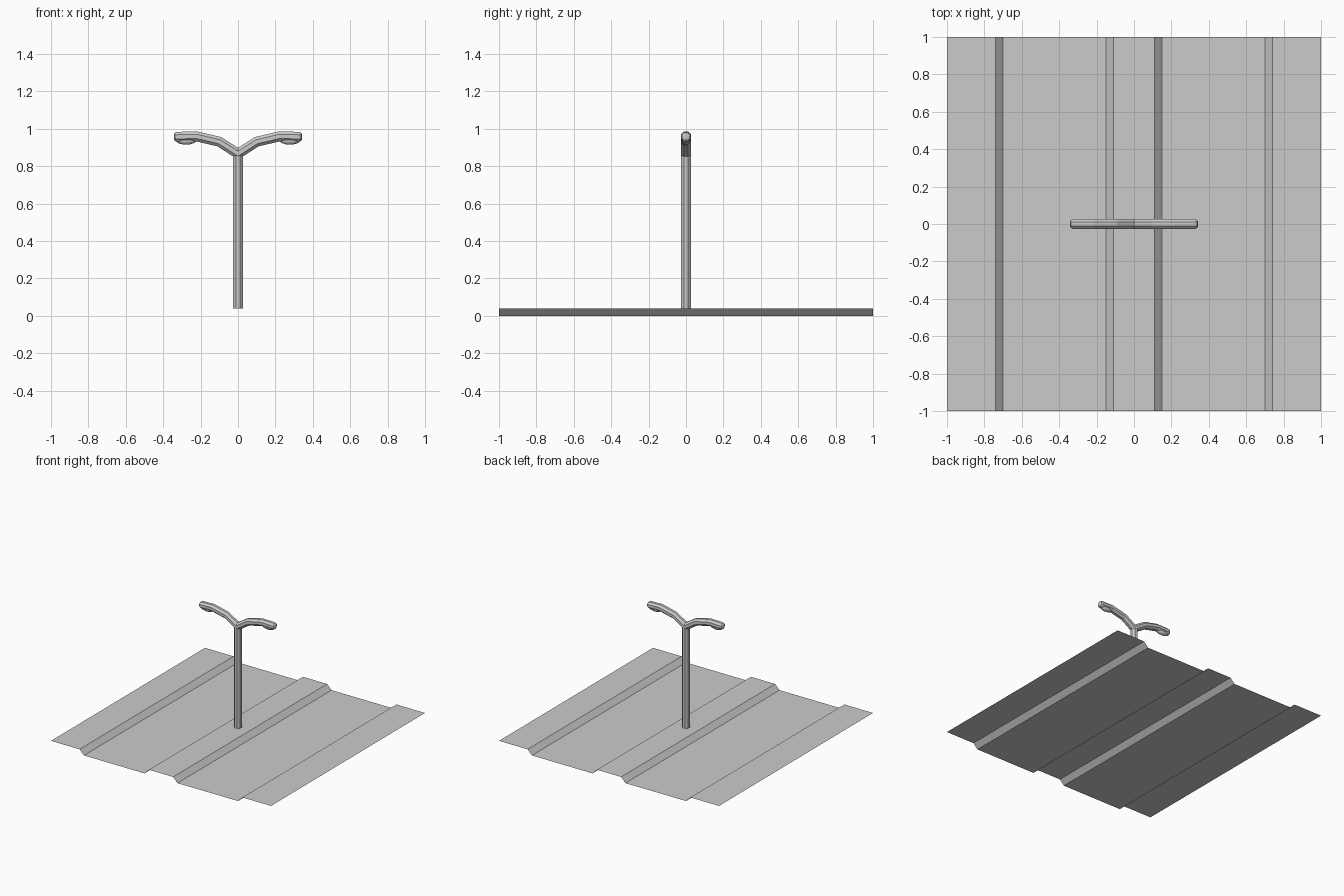
import bpy, bmesh, math
from mathutils import Vector

if "Cube" in bpy.data.objects:
    bpy.data.objects.remove(bpy.data.objects["Cube"])

SIDES = 8

def make_object(name, bm, fix_normals=True):
    if fix_normals:
        bmesh.ops.recalc_face_normals(bm, faces=bm.faces)
    mesh = bpy.data.meshes.new(name)
    bm.to_mesh(mesh)
    bm.free()
    ob = bpy.data.objects.new(name, mesh)
    bpy.context.collection.objects.link(ob)
    return ob

def add_tube(bm, stations, cap_start, cap_end):
    """Stations: (centre, in-plane half axis, y radius); bridged in order."""
    rings = []
    for c, axis, ry in stations:
        ring = []
        for k in range(SIDES):
            a = 2 * math.pi * (k + 0.5) / SIDES
            ring.append(bm.verts.new(c + axis * math.cos(a) + Vector((0, ry * math.sin(a), 0))))
        rings.append(ring)
    for r0, r1 in zip(rings, rings[1:]):
        for k in range(SIDES):
            j = (k + 1) % SIDES
            bm.faces.new((r0[k], r0[j], r1[j], r1[k]))
    if cap_start:
        bm.faces.new(rings[0])
    if cap_end:
        bm.faces.new(rings[-1])

# Road sheet: pavements, two lanes and a raised median
profile = [(-1, .04), (-.74, .04), (-.70, 0), (-.15, 0), (-.11, .04),
           (.11, .04), (.15, 0), (.70, 0), (.74, .04), (1, .04)]
bm = bmesh.new()
front = [bm.verts.new((x, -1, z)) for x, z in profile]
back = [bm.verts.new((x, 1, z)) for x, z in profile]
for i in range(len(profile) - 1):
    bm.faces.new((front[i], front[i + 1], back[i + 1], back[i]))
make_object("road", bm, False)

# Lamp pole
R = 0.029
bm = bmesh.new()
add_tube(bm, [(Vector((0, 0, z)), Vector((R, 0, 0)), R) for z in (.04, .855)], True, True)
make_object("lamp_pole", bm)

# Curved arm with a rounded tip, mitred on the centre plane
path = [Vector(p) for p in ((0, 0, .867), (.10, 0, .931), (.22, 0, .959), (.325, 0, .957))]
dirs = [(b - a).normalized() for a, b in zip(path, path[1:])]
stations = []
for i, p in enumerate(path):
    if i == 0:
        axis = Vector((0, 0, R / dirs[0].x))
    else:
        d = (dirs[i - 1] + dirs[min(i, len(dirs) - 1)]).normalized()
        axis = Vector((-d.z, 0, d.x)) * R
    stations.append((p, axis, R))
up = Vector((0, 0, 1))
for dx, s in ((.012, .82), (.018, .45)):
    stations.append((path[-1] + dirs[-1] * dx, up * R * s, R * s))
bm = bmesh.new()
add_tube(bm, stations, False, True)
arm = make_object("lamp_arm", bm)

# Flattened bulb cover under the arm tip
bm = bmesh.new()
bmesh.ops.create_uvsphere(bm, u_segments=12, v_segments=8, radius=1)
for v in bm.verts:
    v.co = Vector((.277 + v.co.x * .055, v.co.y * .022, .939 + v.co.z * .024))
bulb = make_object("lamp_bulb", bm)

for ob in (arm, bulb):
    m = ob.modifiers.new("Mirror", 'MIRROR')
    m.use_axis = (True, False, False)
